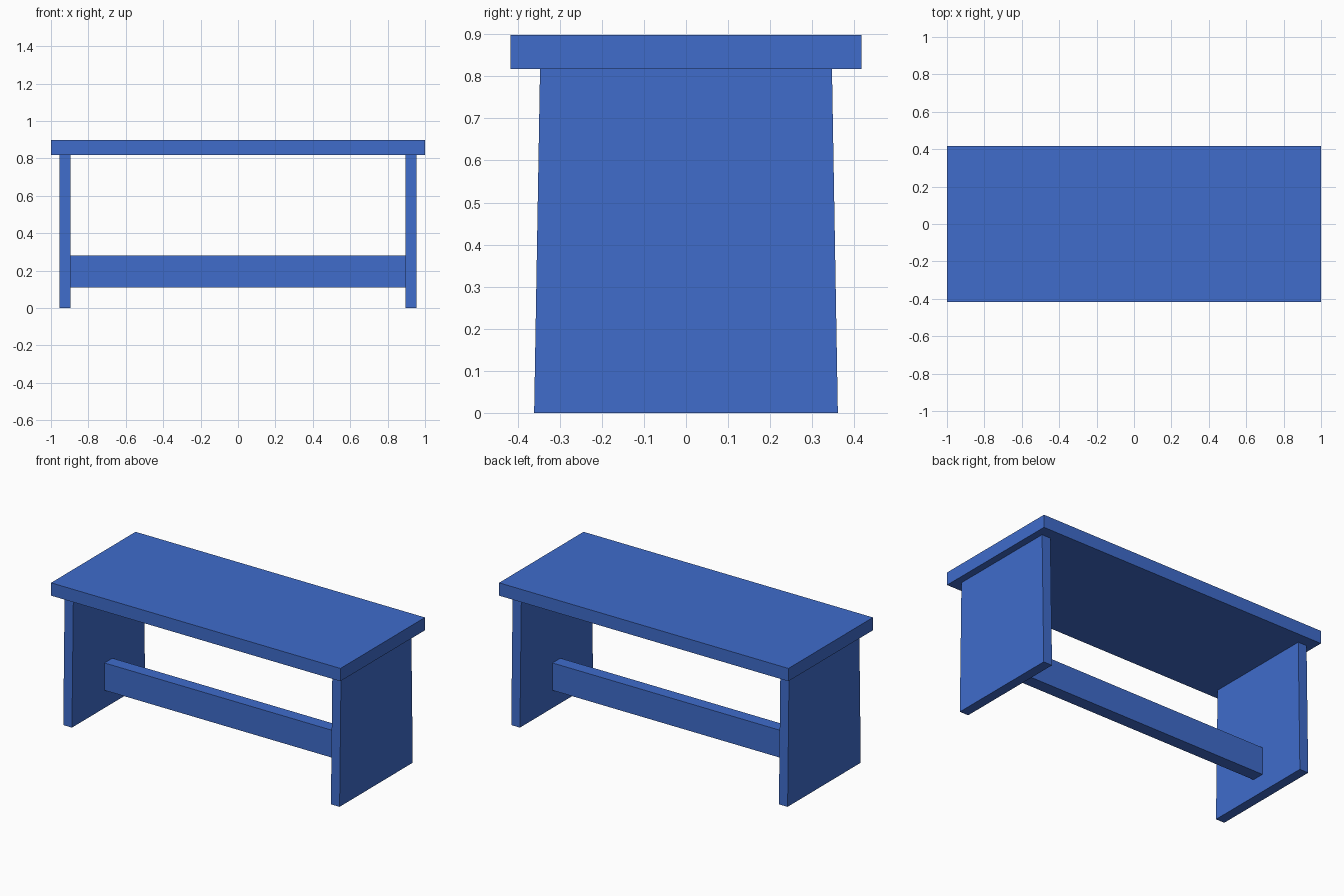
import bpy, bmesh

if "Cube" in bpy.data.objects:
    bpy.data.objects.remove(bpy.data.objects["Cube"])

TOP_Z, UNDER_Z = 0.898, 0.818
LEG_IN, LEG_OUT = 0.895, 0.955


def block(name, x0, x1, half_bottom, half_top, z0, z1):
    """Box between x0..x1 and z0..z1 whose depth can taper with height."""
    bm = bmesh.new()
    bmesh.ops.create_cube(bm, size=2)
    for v in bm.verts:
        upper = v.co.z > 0
        v.co.x = x1 if v.co.x > 0 else x0
        v.co.y *= half_top if upper else half_bottom
        v.co.z = z1 if upper else z0
    mesh = bpy.data.meshes.new(name)
    bm.to_mesh(mesh)
    bm.free()
    obj = bpy.data.objects.new(name, mesh)
    bpy.context.collection.objects.link(obj)
    mat = bpy.data.materials.get("blue_paint") or bpy.data.materials.new("blue_paint")
    mat.diffuse_color = (0.05, 0.15, 0.6, 1)
    mat.use_nodes = True
    mat.node_tree.nodes["Principled BSDF"].inputs["Base Color"].default_value = mat.diffuse_color
    mesh.materials.append(mat)
    return obj


# Table top
block("table_top", -1, 1, 0.417, 0.417, UNDER_Z, TOP_Z)

# Slab legs, slightly wider at the floor
block("left_leg", -LEG_OUT, -LEG_IN, 0.361, 0.347, 0, UNDER_Z)
block("right_leg", LEG_IN, LEG_OUT, 0.361, 0.347, 0, UNDER_Z)

# Stretcher between the legs
block("stretcher", -LEG_IN, LEG_IN, 0.039, 0.039, 0.11, 0.281)
